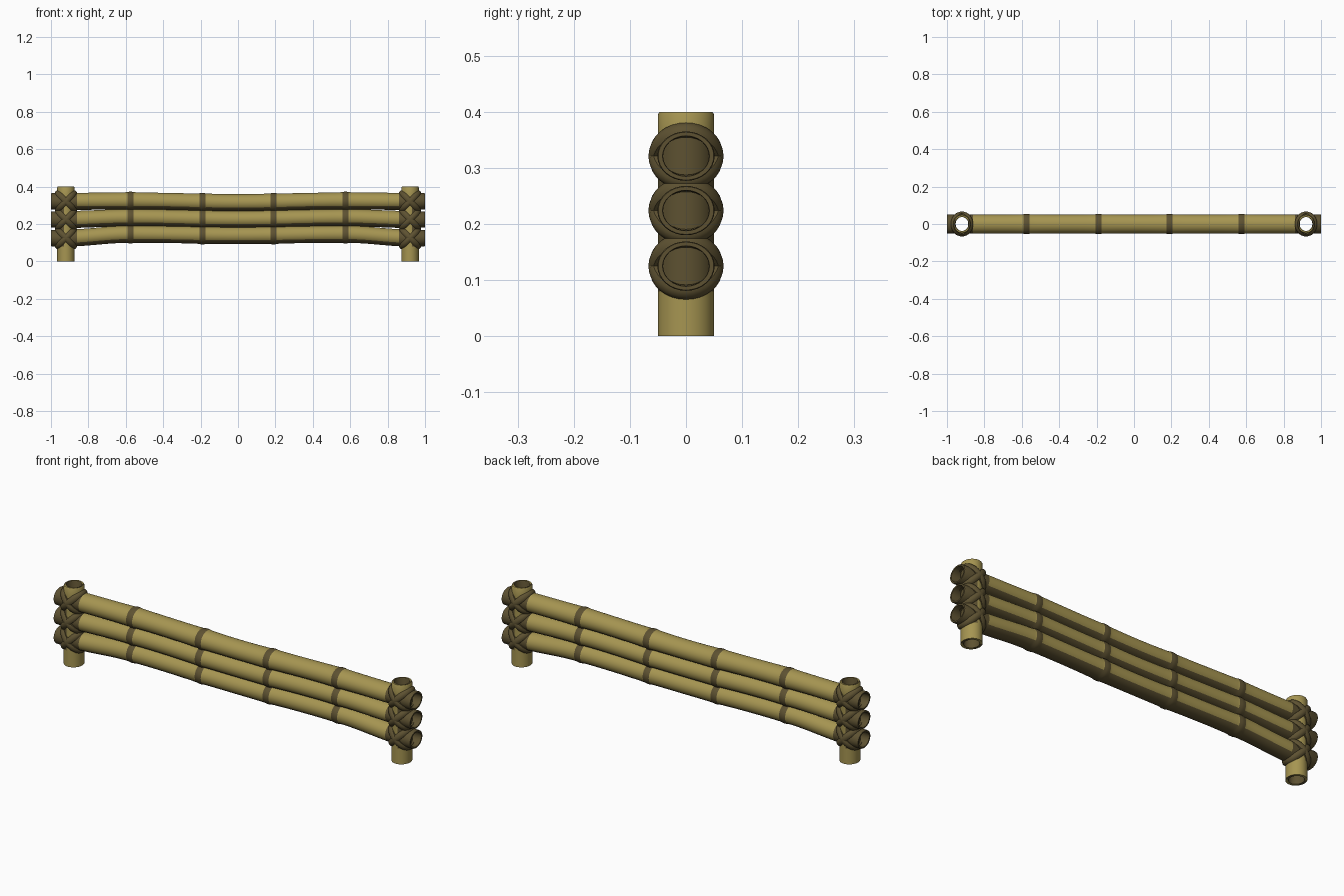
import bpy, math
from mathutils import Vector

if "Cube" in bpy.data.objects:
    bpy.data.objects.remove(bpy.data.objects["Cube"])

def material(name, rgb):
    m = bpy.data.materials.new(name)
    m.diffuse_color = (*rgb, 1)
    m.use_nodes = True
    m.node_tree.nodes["Principled BSDF"].inputs["Base Color"].default_value = m.diffuse_color
    return m

BAMBOO = material("bamboo", (0.38, 0.30, 0.083))
DARK = material("dark bamboo", (0.11, 0.083, 0.031))
N = 32
POST_X = 0.92

def skin(name, rings, closed=False, mats=(BAMBOO,), rule=None):
    """Join a list of equally sized point rings into a tube."""
    n = len(rings[0])
    verts = [p for r in rings for p in r]
    faces = []
    for i in range(len(rings) if closed else len(rings) - 1):
        j = (i + 1) % len(rings)
        for k in range(n):
            l = (k + 1) % n
            faces.append((i * n + k, i * n + l, j * n + l, j * n + k))
    me = bpy.data.meshes.new(name)
    me.from_pydata(verts, [], faces)
    for m in mats:
        me.materials.append(m)
    ob = bpy.data.objects.new(name, me)
    bpy.context.collection.objects.link(ob)
    bpy.context.view_layer.objects.active = ob
    ob.select_set(True)
    bpy.ops.object.mode_set(mode='EDIT')
    bpy.ops.mesh.select_all(action='SELECT')
    bpy.ops.mesh.normals_make_consistent(inside=False)
    bpy.ops.object.mode_set(mode='OBJECT')
    if rule:
        for p in me.polygons:
            p.material_index = rule(p)
    bpy.ops.object.shade_smooth_by_angle(angle=math.radians(40))
    ob.select_set(False)
    return ob

def circle():
    return [2 * math.pi * k / N for k in range(N)]

def post_colour(p):
    # dark bore, and dark outer side between the rails' open ends
    x = abs(p.center.x) - POST_X
    inner = math.hypot(x, p.center.y) < 0.041
    return 1 if inner or (0.07 < p.center.z < 0.37 and x > 0.012) else 0

# hollow upright posts
for side, sx in (("left", -1), ("right", 1)):
    prof = [(0.05, 0), (0.05, 0.08), (0.05, 0.355), (0.05, 0.395), (0.047, 0.4),
            (0.039, 0.4), (0.037, 0.395), (0.037, 0)]
    rings = [[(sx * POST_X + r * 0.93 * math.cos(a), r * math.sin(a), z) for a in circle()]
             for r, z in prof]
    skin(side + "_post", rings, closed=True, mats=(BAMBOO, DARK), rule=post_colour)

NODES = (-0.575, -0.19, 0.19, 0.575)
# rail centre heights at x = 0, 0.575 and the ends
RAILS = {"lower": (0.139, 0.146, 0.125), "middle": (0.225, 0.234, 0.224), "upper": (0.314, 0.323, 0.321)}

def height(h, x):
    x = abs(x)
    if x < 0.575:
        t = x / 0.575
        a, b = h[0], h[1]
    else:
        t = min(1, (x - 0.575) / 0.345)
        a, b = h[1], h[2]
    t = t * t * (3 - 2 * t)
    return a + (b - a) * t

def rail_colour(p):
    x = p.center.x
    near = min(abs(x - n) for n in NODES)
    return 1 if near < 0.018 or abs(x) > 0.85 or p.normal.z < -0.52 else 0

for label, h in RAILS.items():
    # rail between the posts, swelling at each node, with a dark underside
    xs = [-0.86 + 1.72 * i / 40 for i in range(41)]
    for n in NODES:
        xs = [x for x in xs if abs(x - n) > 0.03]
        xs += [n + d for d in (-0.028, -0.017, -0.006, 0.006, 0.017, 0.028)]
    xs = [-0.885] + sorted(xs) + [0.885]
    rings = []
    for x in xs:
        d = min(abs(x - n) for n in NODES)
        s = 1 + 0.03 * math.exp(-(d / 0.08) ** 2) + 0.08 * math.exp(-(d / 0.014) ** 2)
        ring = []
        for a in circle():
            y = 0.0495 * s * math.cos(a)
            px = x
            if abs(x) > 0.88:   # fit the end to the round post
                px = math.copysign(POST_X - 0.93 * math.sqrt(max(0, 0.048**2 - y * y)), x)
            ring.append((px, y, height(h, x) + 0.0455 * s * math.sin(a)))
        rings.append(ring)
    skin(label + "_rail", rings, mats=(BAMBOO, DARK), rule=rail_colour)

    for side, sx in (("left", -1), ("right", 1)):
        # hollow stub outside the post
        rings = []
        for f, x in ((1, None), (1, 0.997), (0.97, 1.0), (0.82, 1.0), (0.8, 0.995), (0.8, None)):
            ring = []
            for a in circle():
                y = 0.051 * f * math.cos(a)
                px = x or POST_X + 0.93 * math.sqrt(max(0, 0.048**2 - y * y))
                ring.append((sx * px, y, h[2] + 0.044 * f * math.sin(a)))
            rings.append(ring)
        skin(f"{label}_{side}_rail_end", rings, mats=(DARK,))

        # crossed lashings around the joint
        c = Vector((sx * POST_X, 0, h[2]))
        for tilt in (-1, 1):
            d = Vector((1, 0, tilt)).normalized()
            nrm = Vector((-tilt, 0, 1)).normalized()
            rings = []
            for i in range(32):
                t = 2 * math.pi * i / 32
                radial = d * math.cos(t) + Vector((0, math.sin(t), 0))
                mid = c + d * (0.066 * math.cos(t)) + Vector((0, 0.056 * math.sin(t), 0))
                rings.append([mid + radial * (0.011 * math.cos(2 * math.pi * k / 10))
                              + nrm * (0.016 * math.sin(2 * math.pi * k / 10)) for k in range(10)])
            skin(f"{label}_{side}_lashing", rings, closed=True, mats=(DARK,))
